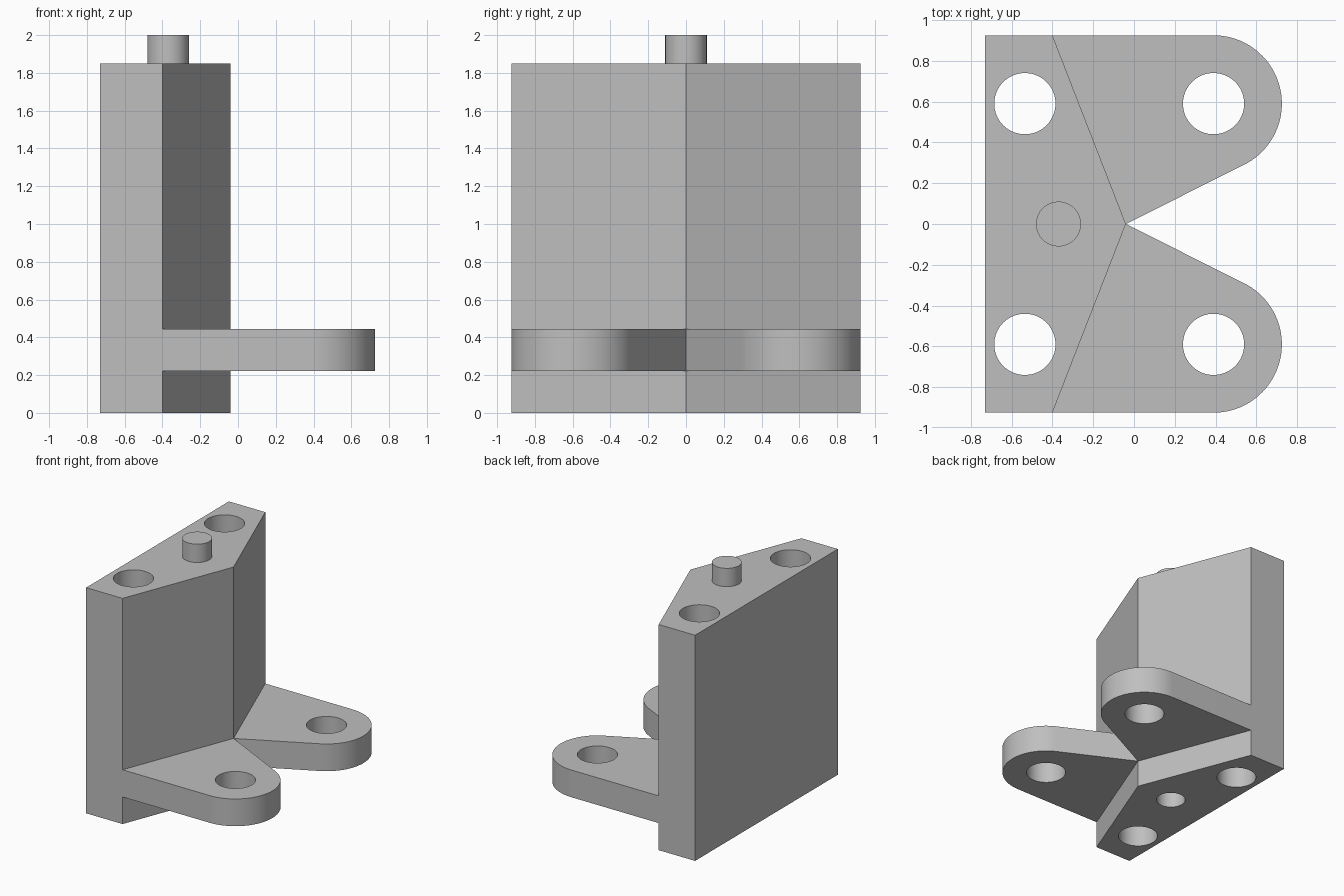
import bpy, bmesh
from math import atan2, asin, hypot, cos, sin, pi, radians

if "Cube" in bpy.data.objects:
    bpy.data.objects.remove(bpy.data.objects["Cube"], do_unlink=True)

grey = bpy.data.materials.new("plain grey")
grey.use_nodes = True
colour = (0.52, 0.52, 0.52, 1)
grey.diffuse_color = colour
grey.node_tree.nodes["Principled BSDF"].inputs["Base Color"].default_value = colour

BACK, EDGE, RIDGE, SIDE = -0.73, -0.40, -0.04, 0.925
HEIGHT = 1.85
LUG_X, LUG_Y, LUG_R = 0.39, 0.59, 0.335
HOLE_X, HOLE_R = -0.535, 0.15
PEG_X, PEG_R, PEG_H = -0.37, 0.11, 0.15


def prisms(name, parts):
    """One object made of upright prisms, each given as (outline, bottom, top)."""
    bm = bmesh.new()
    for outline, z0, z1 in parts:
        face = bm.faces.new([bm.verts.new((x, y, z0)) for x, y in outline])
        up = bmesh.ops.extrude_face_region(bm, geom=[face])["geom"]
        verts = [v for v in up if isinstance(v, bmesh.types.BMVert)]
        bmesh.ops.translate(bm, verts=verts, vec=(0, 0, z1 - z0))
    bmesh.ops.recalc_face_normals(bm, faces=bm.faces)
    mesh = bpy.data.meshes.new(name)
    bm.to_mesh(mesh)
    bm.free()
    mesh.materials.append(grey)
    obj = bpy.data.objects.new(name, mesh)
    bpy.context.collection.objects.link(obj)
    return obj


def arc(cx, cy, r, start, end, steps):
    angles = [start + (end - start) * i / steps for i in range(steps + 1)]
    return [(cx + r * cos(a), cy + r * sin(a)) for a in angles]


def circle(cx, cy, r):
    return arc(cx, cy, r, 0, 2 * pi, 64)[:-1]


def select_only(obj):
    bpy.ops.object.select_all(action="DESELECT")
    obj.select_set(True)
    bpy.context.view_layer.objects.active = obj


def boolean(target, tool, operation):
    mod = target.modifiers.new(operation.lower(), "BOOLEAN")
    mod.operation, mod.solver, mod.object = operation, "EXACT", tool
    tool.hide_render = True
    select_only(target)
    bpy.ops.object.modifier_apply(modifier=mod.name)
    bpy.data.objects.remove(tool, do_unlink=True)


# Tall wedge-shaped body
body = prisms("bracket_body", [([(BACK, -SIDE), (EDGE, -SIDE), (RIDGE, 0),
                                 (EDGE, SIDE), (BACK, SIDE)], 0, HEIGHT)])

# Plate with two rounded lugs, whose inner sides run tangent to the ridge
dx = LUG_X - RIDGE
slope = atan2(LUG_Y, dx) - asin(LUG_R / hypot(dx, LUG_Y))
upper = arc(LUG_X, LUG_Y, LUG_R, slope - pi / 2, pi / 2, 40)
lower = [(x, -y) for x, y in reversed(upper)]
plate = prisms("lug_plate", [([(-0.5, -SIDE)] + lower + [(RIDGE, 0)] + upper
                              + [(-0.5, SIDE)], 0.222, 0.445)])
boolean(body, plate, "UNION")

# Through holes and the blind socket under the peg
cuts = [(circle(x, side * LUG_Y, HOLE_R), -0.5, 2.5)
        for x in (HOLE_X, LUG_X) for side in (-1, 1)]
cuts.append((circle(PEG_X, 0, PEG_R), -0.5, PEG_H))
boolean(body, prisms("hole_cutter", cuts), "DIFFERENCE")

# Locating peg on top
peg = prisms("locating_peg", [(circle(PEG_X, 0, PEG_R), HEIGHT, HEIGHT + PEG_H)])

for obj in (body, peg):
    select_only(obj)
    bpy.ops.object.shade_smooth_by_angle(angle=radians(20))
